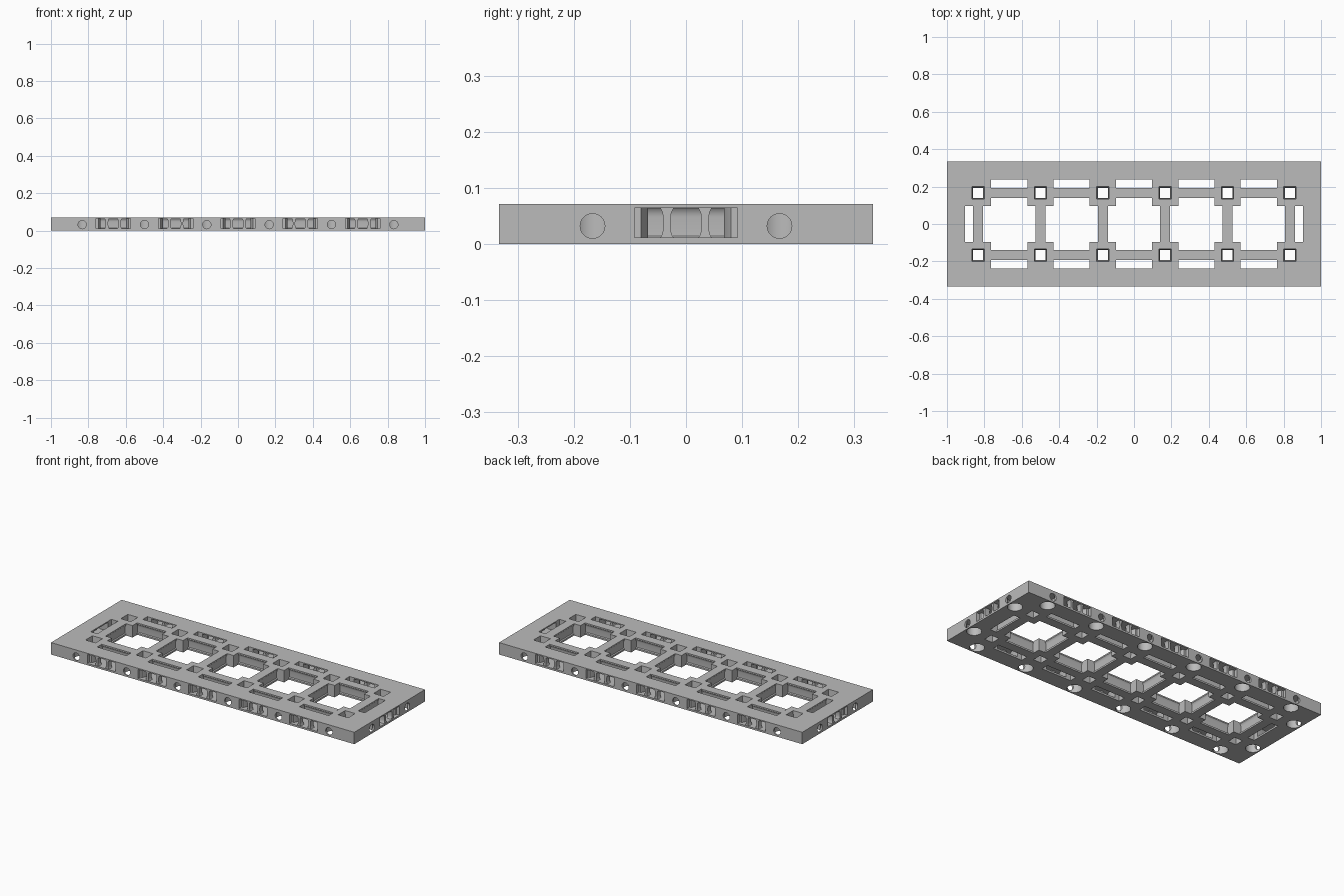
import bpy, bmesh
from math import pi, atan2
from mathutils import Matrix, Vector

old = bpy.data.objects.get("Cube")
if old:
    bpy.data.objects.remove(old, do_unlink=True)

CELL = 1 / 3          # grid pitch
H = 0.071             # plate height
NODE = 0.07           # half width of a corner block
GAP = CELL / 2 - NODE # half length of a bar between blocks
XS = [(i - 2.5) * CELL for i in range(6)]   # block columns
YS = [-CELL / 2, CELL / 2]                  # block rows

grey = bpy.data.materials.new("plain grey")
grey.use_nodes = True
grey.diffuse_color = (0.5, 0.5, 0.5, 1)
bsdf = grey.node_tree.nodes["Principled BSDF"]
bsdf.inputs["Base Color"].default_value = (0.5, 0.5, 0.5, 1)
bsdf.inputs["Roughness"].default_value = 0.7


def prism(bm, profile, vector, matrix=Matrix()):
    """Extrude a closed 3D outline along a vector."""
    base = [bm.verts.new(matrix @ Vector(p)) for p in profile]
    top = [bm.verts.new(matrix @ (Vector(p) + Vector(vector))) for p in profile]
    n = len(base)
    bm.faces.new(base[::-1])
    bm.faces.new(top)
    for i in range(n):
        j = (i + 1) % n
        bm.faces.new((base[i], base[j], top[j], top[i]))


def box(bm, x, y, z, matrix=Matrix()):
    """Box from three (low, high) ranges."""
    prism(bm, [(x[0], y[0], z[0]), (x[1], y[0], z[0]), (x[1], y[1], z[0]), (x[0], y[1], z[0])],
          (0, 0, z[1] - z[0]), matrix)


def cylinder(bm, radius, length, matrix, sides=32):
    bmesh.ops.create_cone(bm, cap_ends=True, segments=sides, radius1=radius,
                          radius2=radius, depth=length, matrix=matrix)


def make(name, bm, smooth=False):
    bmesh.ops.recalc_face_normals(bm, faces=bm.faces)
    mesh = bpy.data.meshes.new(name)
    bm.to_mesh(mesh)
    bm.free()
    mesh.materials.append(grey)
    ob = bpy.data.objects.new(name, mesh)
    bpy.context.collection.objects.link(ob)
    if smooth:
        shade(ob)
    return ob


def shade(ob):
    bpy.ops.object.select_all(action="DESELECT")
    ob.select_set(True)
    bpy.context.view_layer.objects.active = ob
    bpy.ops.object.shade_smooth_by_angle(angle=0.6)


def cut(target, name, bm):
    cutter = make(name, bm)
    cutter.hide_render = True
    cutter.hide_viewport = True
    mod = target.modifiers.new(name, "BOOLEAN")
    mod.operation = "DIFFERENCE"
    mod.solver = "EXACT"
    mod.use_self = True
    mod.object = cutter
    bpy.context.view_layer.objects.active = target
    bpy.ops.object.modifier_apply(modifier=mod.name)
    bpy.data.objects.remove(cutter, do_unlink=True)


def edge_frames(for_slots):
    """Frames on the rim: local x along the edge, local y pointing inward."""
    frames = []
    for angle, half_len, dist in ((0, 1, CELL), (pi, 1, CELL),
                                  (pi / 2, CELL, 1), (-pi / 2, CELL, 1)):
        count = round(2 * half_len / CELL) - (1 if for_slots else 0)
        for i in range(count):
            u = (i - (count - 1) / 2) * CELL
            frames.append(Matrix.Rotation(angle, 4, "Z") @ Matrix.Translation((u, -dist, 0)))
    return frames


# Plate
bm = bmesh.new()
box(bm, (-1, 1), (-CELL, CELL), (0, H))
plate = make("base_plate", bm)

# Openings between the corner blocks
bm = bmesh.new()
for i in range(5):
    c = (i - 2) * CELL
    box(bm, (c - GAP, c + GAP), (-CELL / 2 - NODE, CELL / 2 + NODE), (-0.1, 0.2))
box(bm, (XS[0] - NODE, XS[-1] + NODE), (-GAP, GAP), (-0.11, 0.21))
cut(plate, "opening_cutter", bm)

# Square sockets through the blocks, slightly tapered
bm = bmesh.new()
for x in XS:
    for y in YS:
        bmesh.ops.create_cone(bm, cap_ends=True, segments=4, radius1=0.036, radius2=0.048,
                              depth=H + 0.02,
                              matrix=Matrix.Translation((x, y, H / 2)) @ Matrix.Rotation(pi / 4, 4, "Z"))
cut(plate, "socket_cutter", bm)

# Clip slots through the rim
half = [(0.092, -0.02), (0.092, 0.02), (0.08, 0.02), (0.068, 0.045), (0.068, 0.11)]
outline = half + [(-x, y) for x, y in reversed(half)]
bm = bmesh.new()
for m in edge_frames(True):
    prism(bm, [(x, y, 0.011) for x, y in outline], (0, 0, 0.053), m)
cut(plate, "slot_cutter", bm)

# Magnet bores from below, with a round window in the rim
bm = bmesh.new()
for m in edge_frames(False):
    cylinder(bm, 0.04, 0.08, m @ Matrix.Translation((0, 0.046, 0.016)))
    cylinder(bm, 0.022, 0.07, m @ Matrix.Translation((0, 0.011, 0.032)) @ Matrix.Rotation(pi / 2, 4, "X"))
cut(plate, "magnet_cutter", bm)
shade(plate)

# Bars joining the blocks, hollowed below the top flange
side = [(0.027, 0), (0.027, 0.01), (0.021, 0.014), (0.021, 0.048),
        (0.022, 0.054), (0.0245, 0.06), (0.027, 0.063), (0.027, H)]
bar_profile = side + [(-y, z) for y, z in reversed(side)]
bm = bmesh.new()
spots = [((i - 2) * CELL, y, 0) for i in range(5) for y in YS] + [(x, 0, pi / 2) for x in XS]
for x, y, angle in spots:
    m = Matrix.Translation((x, y, 0)) @ Matrix.Rotation(angle, 4, "Z")
    prism(bm, [(-GAP, p, z) for p, z in bar_profile], (2 * GAP, 0, 0), m)
make("connecting_bars", bm, True)

# Waisted support pillars inside each slot
bm = bmesh.new()
flank = [(0.012, 0.011), (0.008, 0.018), (0.0065, 0.03), (0.0065, 0.045), (0.008, 0.056), (0.012, 0.064)]
for m in edge_frames(True):
    for u in (-0.034, 0.034):
        shape = [(u + x, 0.004, z) for x, z in flank] + [(u - x, 0.004, z) for x, z in reversed(flank)]
        prism(bm, shape, (0, 0.03, 0), m)
make("slot_pillars", bm, True)
